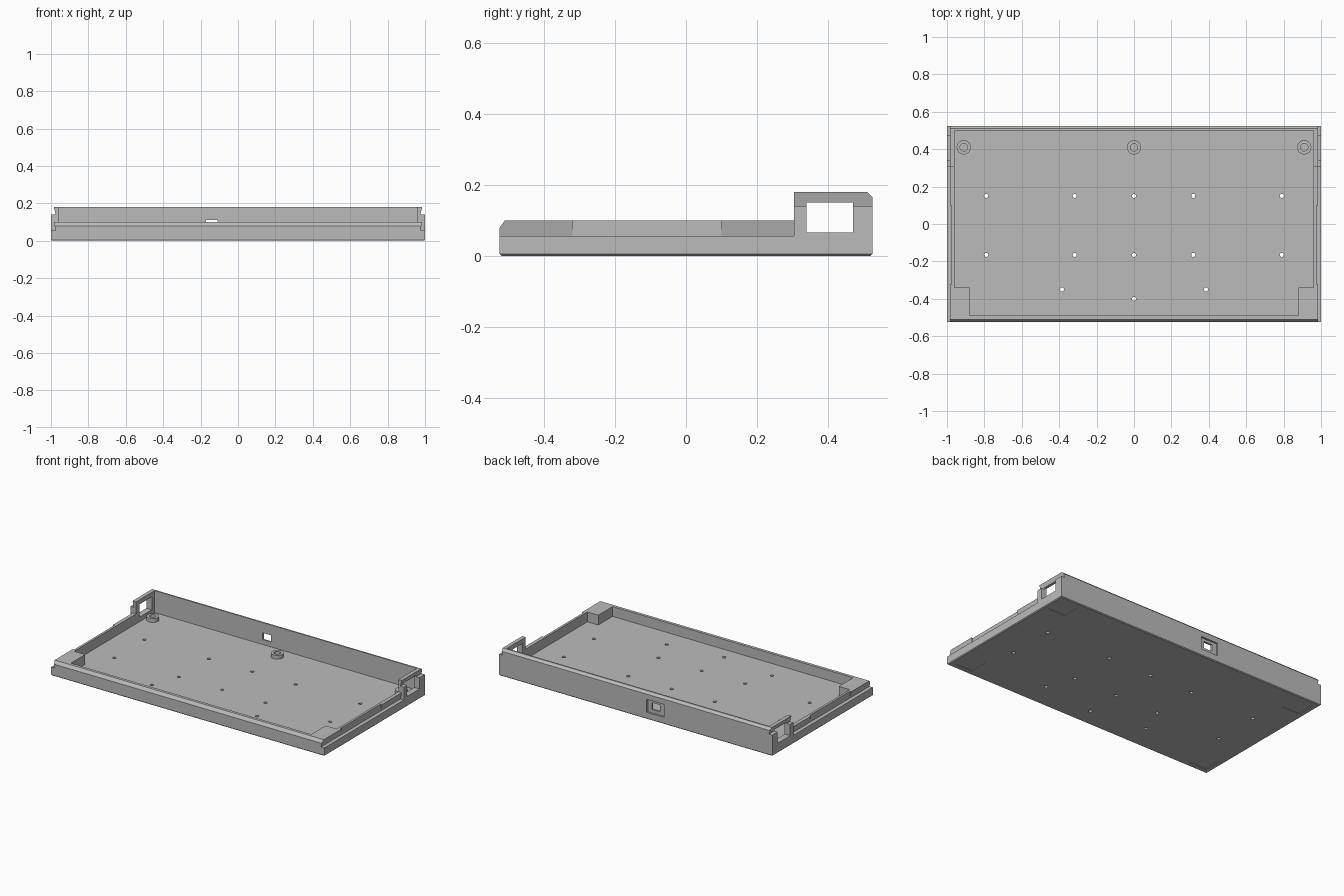
import bpy
import bmesh
import math

cube = bpy.data.objects.get("Cube")
if cube:
    bpy.data.objects.remove(cube, do_unlink=True)

grey = bpy.data.materials.new("plain grey")
grey.use_nodes = True
grey.diffuse_color = (0.5, 0.5, 0.5, 1)
grey.node_tree.nodes["Principled BSDF"].inputs["Base Color"].default_value = (0.5, 0.5, 0.5, 1)


def prism(bm, pts, axis, lo, hi):
    """Extrude a 2D outline along an axis."""
    def place(p, t):
        return {"x": (t, p[0], p[1]), "y": (p[0], t, p[1]), "z": (p[0], p[1], t)}[axis]
    a = [bm.verts.new(place(p, lo)) for p in pts]
    b = [bm.verts.new(place(p, hi)) for p in pts]
    bm.faces.new(a)
    bm.faces.new(b)
    for i in range(len(pts)):
        j = (i + 1) % len(pts)
        bm.faces.new((a[i], a[j], b[j], b[i]))


def box(bm, x0, x1, y0, y1, z0, z1):
    prism(bm, [(x0, y0), (x1, y0), (x1, y1), (x0, y1)], "z", z0, z1)


def circle(x, y, r, n=20):
    return [(x + r * math.cos(2 * math.pi * i / n), y + r * math.sin(2 * math.pi * i / n))
            for i in range(n)]


def finish(bm, name):
    bmesh.ops.recalc_face_normals(bm, faces=bm.faces)
    me = bpy.data.meshes.new(name)
    bm.to_mesh(me)
    bm.free()
    me.materials.append(grey)
    ob = bpy.data.objects.new(name, me)
    bpy.context.scene.collection.objects.link(ob)
    return ob


def cut(target, bm):
    """Subtract the cutter mesh and remove it."""
    cutter = finish(bm, "cutter")
    cutter.hide_render = True
    mod = target.modifiers.new("cut", "BOOLEAN")
    mod.operation = "DIFFERENCE"
    mod.solver = "EXACT"
    mod.object = cutter
    bpy.context.view_layer.objects.active = target
    bpy.ops.object.modifier_apply(modifier=mod.name)
    bpy.data.objects.remove(cutter, do_unlink=True)


# Solid case: side profile with low front, tall rear and chamfered rims
bm = bmesh.new()
profile = [(-.525, 0), (.525, 0), (.525, .165), (.51, .18), (.305, .18),
           (.305, .1), (-.51, .1), (-.525, .08)]
prism(bm, profile, "x", -1, 1)
bottom = [e for e in bm.edges if all(abs(v.co.z) < 1e-5 for v in e.verts)]
bmesh.ops.recalc_face_normals(bm, faces=bm.faces)
bmesh.ops.bevel(bm, geom=bottom, offset=.005, segments=1, affect="EDGES")
case = finish(bm, "case_tray")

# Undercut snap lips along both sides
bm = bmesh.new()
for s in (-1, 1):
    for z0, z1, y0, y1 in ((.055, .1, -.6, .305), (.14, .18, .2, .6)):
        lip = [(s * .975, z0), (s * 1.1, z0), (s * 1.1, z1 + .02),
               (s * .985, z1 + .02), (s * .985, z1)]
        prism(bm, lip, "y", y0, y1)
cut(case, bm)

# Straight relief in the middle of each side lip
bm = bmesh.new()
for s in (-1, 1):
    box(bm, s * .975, s * 1.1, -.32, .1, .055, .13)
cut(case, bm)

# Cavity, leaving solid blocks in the two front corners
bm = bmesh.new()
half = [(.88, -.49), (.88, -.34), (.96, -.34), (.96, .5)]
prism(bm, half + [(-x, y) for x, y in reversed(half)], "z", .035, .4)
cut(case, bm)

# Side windows at the rear
bm = bmesh.new()
box(bm, -1.1, 1.1, .34, .47, .065, .15)
cut(case, bm)

# Cable port recess and opening in the rear wall
bm = bmesh.new()
box(bm, -.205, -.08, .513, .6, .045, .13)
cut(case, bm)
bm = bmesh.new()
box(bm, -.17, -.11, .45, .6, .067, .112)
cut(case, bm)

# Screw holes through the floor and foot recesses underneath
bm = bmesh.new()
spots = [(x, y) for x in (-.79, -.317, 0, .317, .79) for y in (.15, -.165)]
for x, y in spots + [(-.385, -.35), (.385, -.35), (0, -.4)]:
    prism(bm, circle(x, y, .011, 16), "z", -.1, .1)
cut(case, bm)
bm = bmesh.new()
for sx in (-1, 1):
    for sy in (-1, 1):
        box(bm, sx * .84, sx * .965, sy * .365, sy * .49, -.1, .004)
cut(case, bm)

# Ring bosses near the rear wall
for name, x in (("right_boss", -.91), ("middle_boss", 0), ("left_boss", .91)):
    bm = bmesh.new()
    outer, inner = circle(x, .41, .038, 32), circle(x, .41, .02, 32)
    rings = [[bm.verts.new((*p, z)) for p in ring]
             for ring, z in ((outer, .034), (outer, .06), (inner, .06), (inner, .034))]
    for k in range(4):
        a, b = rings[k], rings[(k + 1) % 4]
        for i in range(32):
            j = (i + 1) % 32
            bm.faces.new((a[i], a[j], b[j], b[i]))
    boss = finish(bm, name)
    bpy.ops.object.select_all(action="DESELECT")
    boss.select_set(True)
    bpy.context.view_layer.objects.active = boss
    bpy.ops.object.shade_smooth_by_angle()
